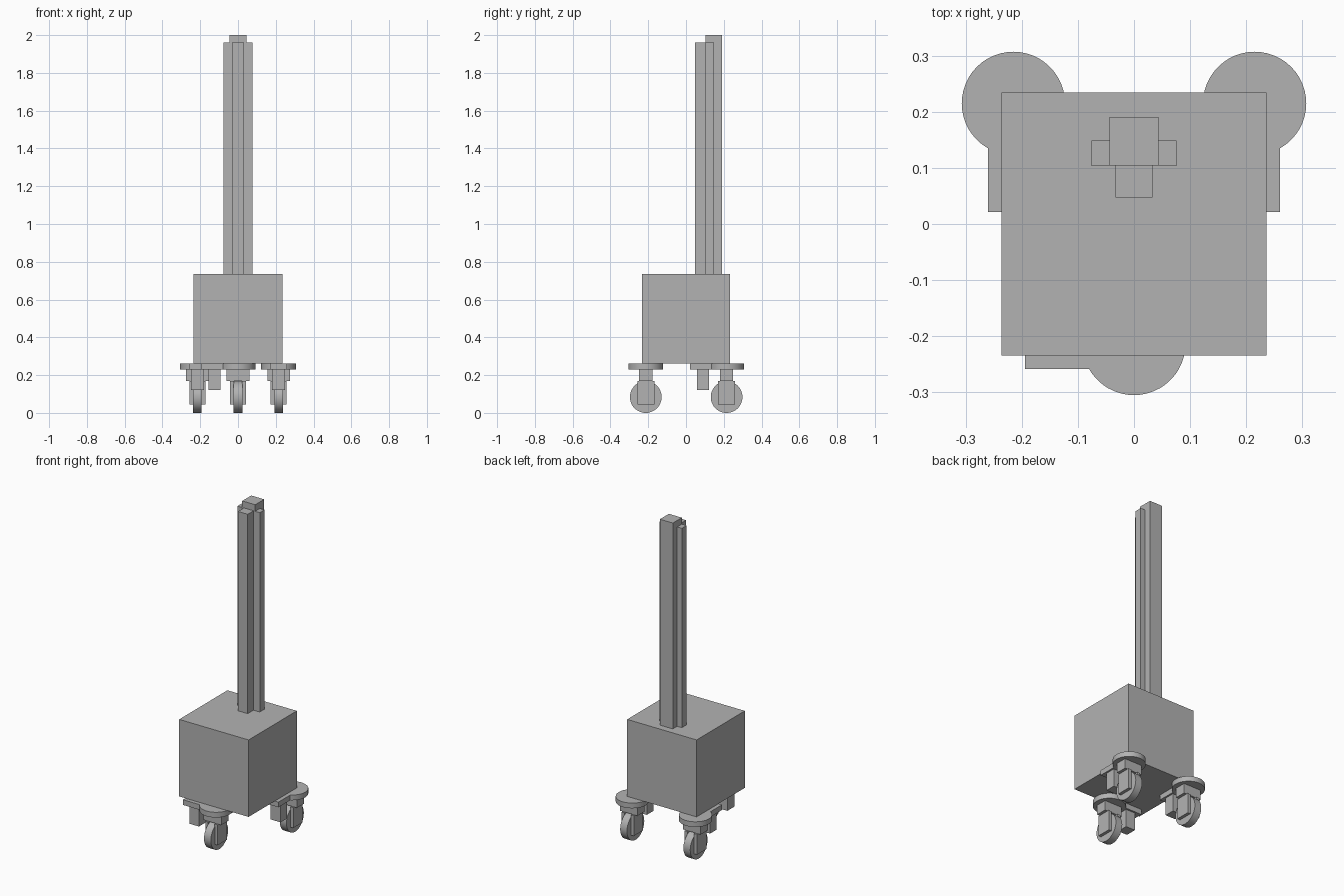
import bpy
import math
from mathutils import Matrix, Vector

cube = bpy.data.objects.get("Cube")
if cube:
    bpy.data.objects.remove(cube, do_unlink=True)

GREY = (0.45, 0.45, 0.45, 1)
grey = bpy.data.materials.new("plain grey")
grey.use_nodes = True
grey.diffuse_color = GREY
grey.node_tree.nodes["Principled BSDF"].inputs["Base Color"].default_value = GREY


def finish(name):
    ob = bpy.context.object
    ob.name = name
    ob.data.materials.append(grey)
    return ob


def box(name, x, y, z):
    """Box from (low, high) ranges on each axis."""
    bpy.ops.mesh.primitive_cube_add(size=1)
    ob = finish(name)
    size = Vector([b - a for a, b in (x, y, z)])
    mid = Vector([(a + b) / 2 for a, b in (x, y, z)])
    ob.data.transform(Matrix.Translation(mid) @ Matrix.Diagonal(size).to_4x4())
    return ob


def disc(name, radius, depth, centre, axis="Z"):
    turn = (0, math.pi / 2, 0) if axis == "X" else (0, 0, 0)
    bpy.ops.mesh.primitive_cylinder_add(vertices=48, radius=radius, depth=depth,
                                        location=centre, rotation=turn)
    ob = finish(name)
    bpy.ops.object.shade_smooth_by_angle()
    return ob


# Body and mast
BOTTOM, TOP = 0.262, 0.735
box("body", (-0.236, 0.236), (-0.234, 0.234), (BOTTOM, TOP))
box("mast", (-0.044, 0.044), (0.104, 0.191), (TOP, 2.0))
box("mast_front_rail", (-0.033, 0.033), (0.047, 0.104), (TOP, 1.96))
for side, s in (("left", 1), ("right", -1)):
    box(f"mast_{side}_rail", sorted((s * 0.044, s * 0.076)), (0.103, 0.149), (TOP, 1.96))


def caster(name, cx, cy, arm_angle):
    """Swivel caster with a mounting arm pointing along arm_angle."""
    plate = BOTTOM - 0.032
    disc(f"{name}_swivel_plate", 0.092, 0.032, (cx, cy, BOTTOM - 0.016))
    # Arm and hanging brake block
    place = Matrix.Translation((cx, cy, 0)) @ Matrix.Rotation(arm_angle, 4, "Z")
    arm = box(f"{name}_arm", (0, 0.194), (-0.045, 0.045), (plate, BOTTOM))
    brake = box(f"{name}_brake_block", (0.093, 0.156), (-0.034, 0.034), (0.12, plate))
    for part in (arm, brake):
        part.data.transform(place)
    # Fork and wheel
    box(f"{name}_fork_crown", (cx - 0.06, cx + 0.06), (cy - 0.035, cy + 0.035), (0.17, plate))
    for side, s in (("left", 1), ("right", -1)):
        box(f"{name}_{side}_fork", sorted((cx + s * 0.022, cx + s * 0.042)),
            (cy - 0.045, cy + 0.045), (0.045, 0.17))
    disc(f"{name}_wheel", 0.084, 0.046, (cx, cy, 0.084), "X")


caster("front_caster", 0, -0.213, math.pi)
caster("rear_left_caster", 0.215, 0.215, -math.pi / 2)
caster("rear_right_caster", -0.215, 0.215, -math.pi / 2)
